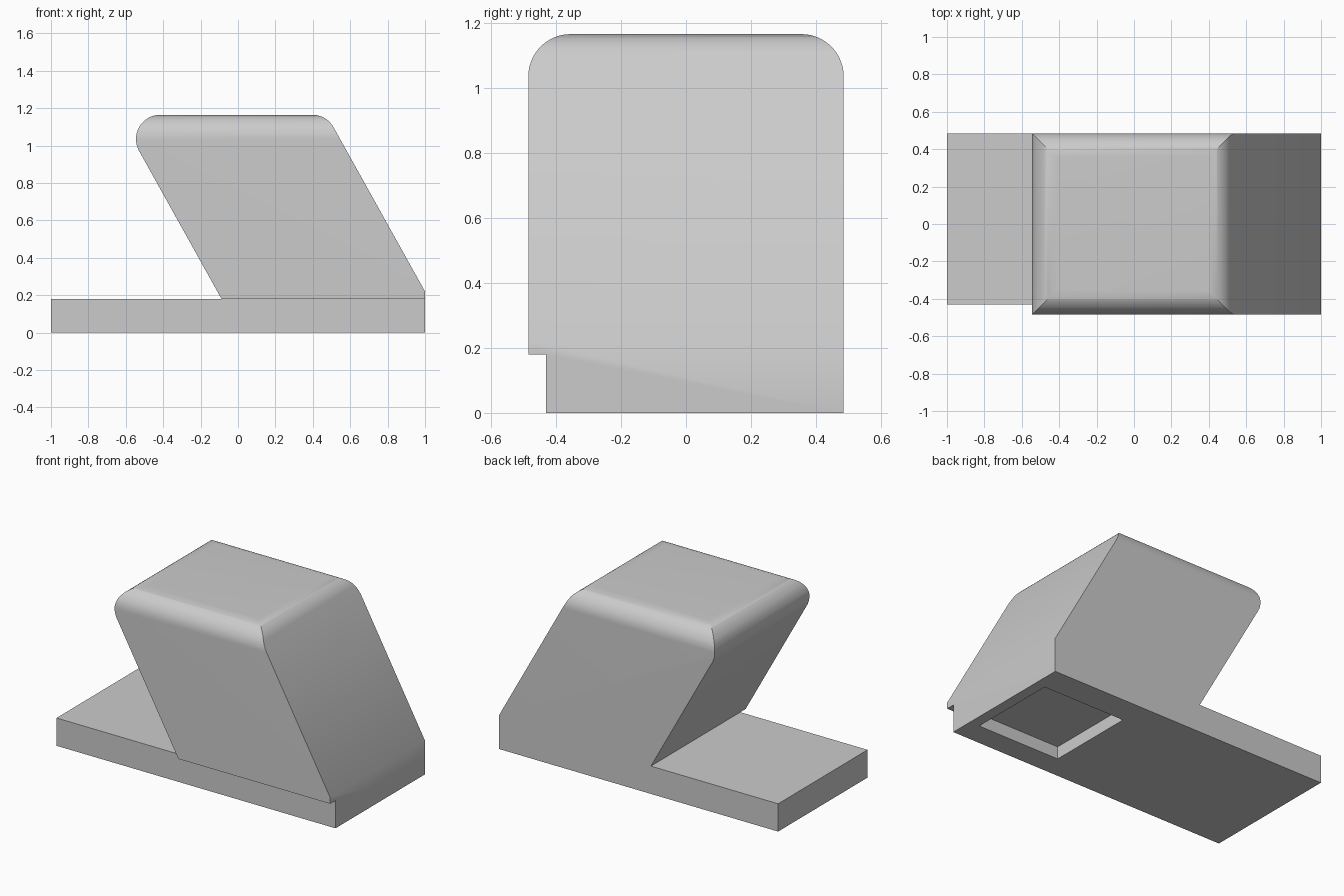
import bpy, bmesh
from math import radians, sin, cos, tan
from mathutils import Vector

if "Cube" in bpy.data.objects:
    bpy.data.objects.remove(bpy.data.objects["Cube"], do_unlink=True)

# Main sizes
HALF_X, HALF_Y = 1.0, 0.485
BASE_TOP, TOP = 0.18, 1.165
LIP = 0.22           # top of the short upright end below the slope
STEP_Y = -0.43       # front face of the base, set back under the block
RADIUS = 0.13
LEAN = 0.557         # sideways shift per unit of height
BLOCK_FOOT = -0.088  # where the leaning underside meets the base

grey = bpy.data.materials.new("plain_grey")
grey.use_nodes = True
grey.diffuse_color = (0.6, 0.6, 0.6, 1)
grey.node_tree.nodes["Principled BSDF"].inputs["Base Color"].default_value = grey.diffuse_color


def fillet(before, corner, after, radius=RADIUS, steps=16):
    """Points of an arc that rounds one corner of a 2D outline."""
    before, corner, after = Vector(before), Vector(corner), Vector(after)
    a, b = (before - corner).normalized(), (after - corner).normalized()
    half = a.angle(b) / 2
    middle = (a + b).normalized()
    side = (a - b).normalized()
    centre = corner + middle * radius / sin(half)
    sweep = radians(90) - half
    arc = []
    for i in range(steps + 1):
        t = sweep * (1 - 2 * i / steps)
        arc.append(centre + radius * (side * sin(t) - middle * cos(t)))
    return arc


def prism(name, outline, place, offset):
    """Extrude a 2D outline along the given offset."""
    bm = bmesh.new()
    face = bm.faces.new([bm.verts.new(place(*p)) for p in outline])
    extruded = bmesh.ops.extrude_face_region(bm, geom=[face])
    moved = [v for v in extruded["geom"] if isinstance(v, bmesh.types.BMVert)]
    bmesh.ops.translate(bm, vec=offset, verts=moved)
    bmesh.ops.recalc_face_normals(bm, faces=bm.faces)
    mesh = bpy.data.meshes.new(name)
    bm.to_mesh(mesh)
    bm.free()
    mesh.materials.append(grey)
    obj = bpy.data.objects.new(name, mesh)
    bpy.context.collection.objects.link(obj)
    return obj


def combine(target, tool, operation):
    """Apply a boolean and discard the tool."""
    tool.hide_render = True
    mod = target.modifiers.new(operation, "BOOLEAN")
    mod.operation, mod.object, mod.solver = operation, tool, "EXACT"
    bpy.context.view_layer.objects.active = target
    bpy.ops.object.modifier_apply(modifier=mod.name)
    bpy.data.objects.remove(tool, do_unlink=True)


# Side outline: flat base with a leaning, round-topped block
foot, lip = (BLOCK_FOOT, BASE_TOP), (HALF_X, LIP)
near = (BLOCK_FOOT - LEAN * (TOP - BASE_TOP), TOP)
far = (HALF_X - LEAN * (TOP - LIP), TOP)
outline = [(-HALF_X, 0), (HALF_X, 0), lip]
outline += fillet(lip, far, near) + fillet(far, near, foot)
outline += [foot, (-HALF_X, BASE_TOP)]
body = prism("leaning_block_on_base", outline,
             lambda x, z: (x, -0.6, z), (0, 1.2, 0))

# End outline: rounded top edges, and the base set back at the front
front, back = (-HALF_Y, TOP), (HALF_Y, TOP)
low_front, low_back = (-HALF_Y, BASE_TOP), (HALF_Y, -0.1)
outline = [(STEP_Y, -0.1), low_back]
outline += fillet(low_back, back, front) + fillet(back, front, low_front)
outline += [low_front, (STEP_Y, BASE_TOP)]
ends = prism("end_outline", outline, lambda y, z: (-1.2, y, z), (2.4, 0, 0))
combine(body, ends, "INTERSECT")

# Square recess under the base
recess = prism("recess_cutter", [(0.34, -0.28), (0.93, -0.28), (0.93, 0.306), (0.34, 0.306)],
               lambda x, y: (x, y, -0.1), (0, 0, 0.18))
combine(body, recess, "DIFFERENCE")

# Smooth rounded edges, sharp corners
bpy.ops.object.select_all(action="DESELECT")
body.select_set(True)
bpy.context.view_layer.objects.active = body
bpy.ops.object.shade_smooth_by_angle(angle=radians(30))
